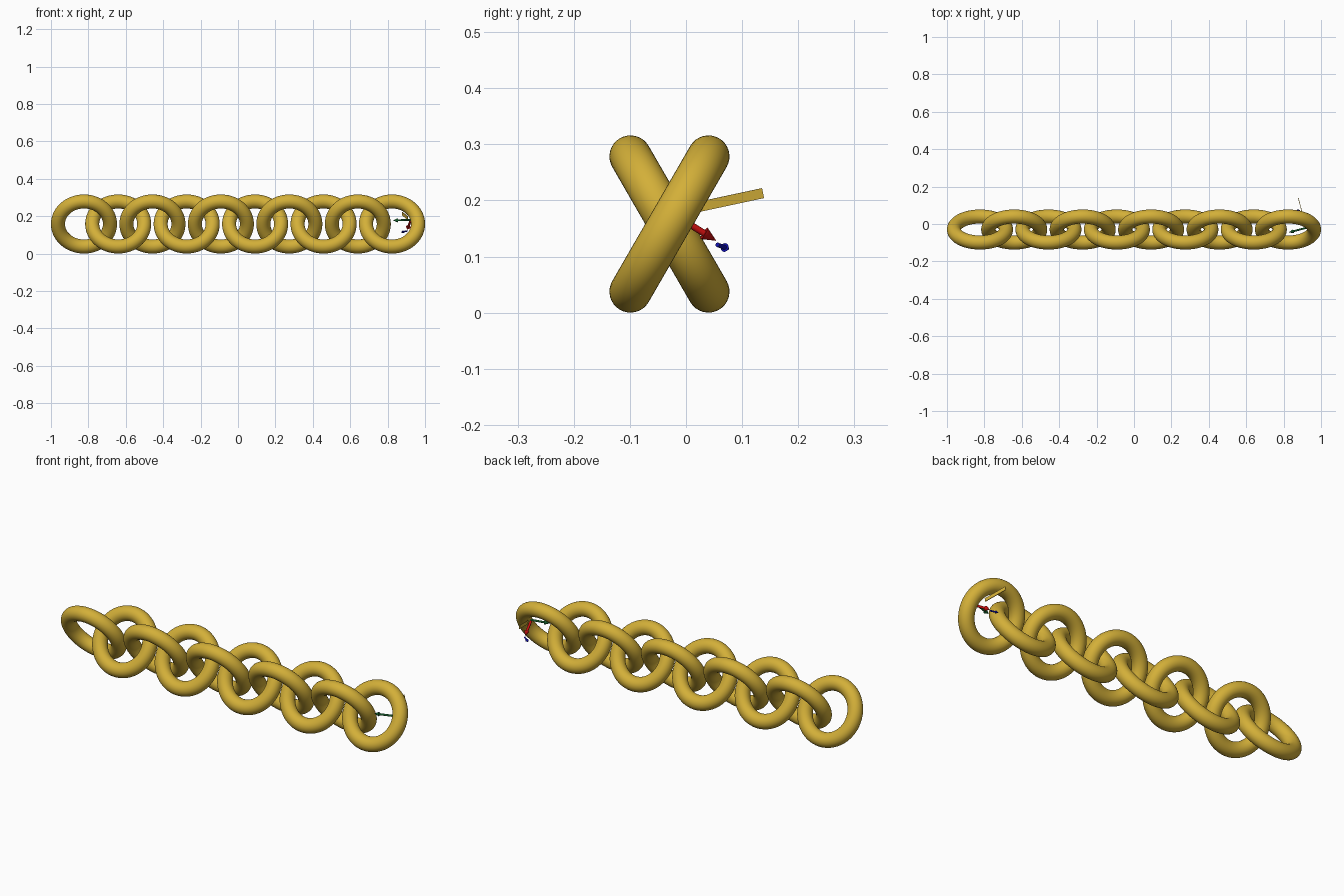
import bpy, math
from mathutils import Vector

if "Cube" in bpy.data.objects:
    bpy.data.objects.remove(bpy.data.objects["Cube"])


def material(name, rgb):
    m = bpy.data.materials.new(name)
    m.diffuse_color = (*rgb, 1)
    m.use_nodes = True
    m.node_tree.nodes["Principled BSDF"].inputs["Base Color"].default_value = m.diffuse_color
    return m


gold = material("gold", (0.65, 0.43, 0.04))
red = material("red", (0.6, 0.005, 0.005))
green = material("dark green", (0.01, 0.13, 0.03))
blue = material("dark blue", (0.005, 0.005, 0.4))


def finish(name, mat):
    ob = bpy.context.object
    ob.name = name
    ob.data.materials.append(mat)
    bpy.ops.object.shade_smooth_by_angle(angle=math.radians(40))
    return ob


# chain links: round rings leaning alternately 30 degrees either way
COUNT, RING, TUBE = 10, 0.139, 0.0375
CY, CZ = -0.0295, 0.158
first = -1 + RING + TUBE
step = -2 * first / (COUNT - 1)
for i in range(COUNT):
    lean = 60 if i % 2 else 120
    bpy.ops.mesh.primitive_torus_add(
        major_radius=RING, minor_radius=TUBE, major_segments=96, minor_segments=32,
        location=(first + i * step, CY, CZ), rotation=(math.radians(lean), 0, 0))
    finish(f"chain_link_{i + 1}", gold)


def arrow(name, tail, tip, shaft_r, head_r, head_len, mat):
    """Shaft and cone head running from tail to tip."""
    tail, tip = Vector(tail), Vector(tip)
    d = (tip - tail).normalized()
    rot = d.to_track_quat('Z', 'Y').to_euler()
    neck = tip - d * head_len
    bpy.ops.mesh.primitive_cylinder_add(
        vertices=16, radius=shaft_r, depth=(neck - tail).length,
        location=(tail + neck) / 2, rotation=rot)
    finish(name + "_shaft", mat)
    bpy.ops.mesh.primitive_cone_add(
        vertices=16, radius1=head_r, radius2=0, depth=head_len,
        location=(neck + tip) / 2, rotation=rot)
    finish(name + "_head", mat)


# small direction arrows inside the last link
arrow("red_arrow", (0.922, -0.02, 0.174), (0.905, 0.054, 0.128), 0.006, 0.012, 0.026, red)
arrow("green_arrow", (0.922, -0.02, 0.180), (0.828, -0.045, 0.177), 0.005, 0.011, 0.026, green)
arrow("blue_arrow", (0.905, 0.056, 0.121), (0.870, 0.077, 0.113), 0.004, 0.008, 0.016, blue)

# thin plain tag strip behind the last link
a, b = Vector((0.908, 0.025, 0.189)), Vector((0.879, 0.137, 0.213))
bpy.ops.mesh.primitive_cube_add(size=1, location=(a + b) / 2,
                                rotation=(b - a).to_track_quat('X', 'Z').to_euler())
bpy.context.object.scale = ((b - a).length, 0.003, 0.018)
finish("tag_strip", gold)
